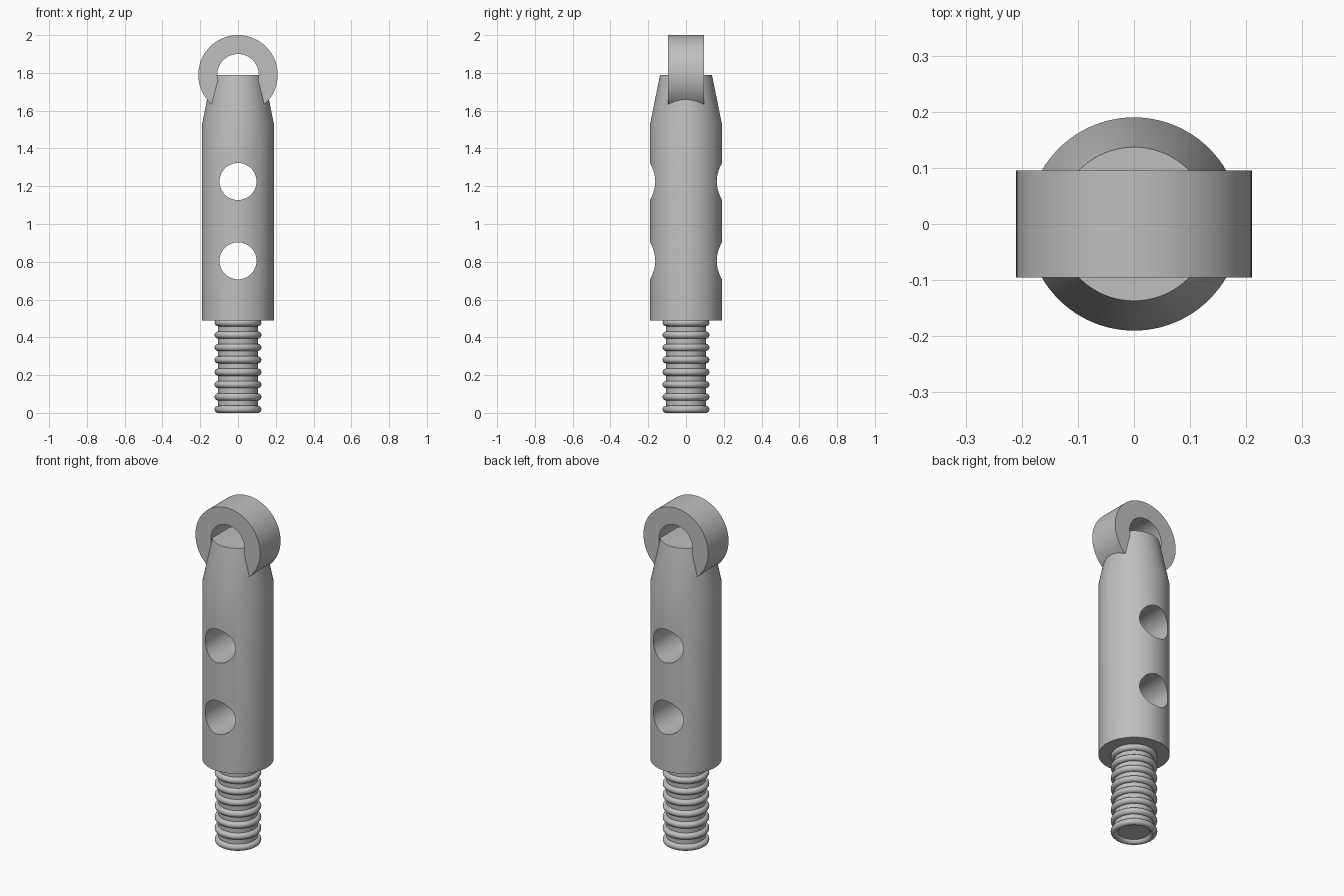
import bpy
import bmesh
import math
from mathutils import Matrix

cube = bpy.data.objects.get("Cube")
if cube:
    bpy.data.objects.remove(cube, do_unlink=True)

steel = bpy.data.materials.new("grey steel")
steel.use_nodes = True
GREY = (0.52, 0.52, 0.52, 1)
steel.diffuse_color = GREY
steel.node_tree.nodes["Principled BSDF"].inputs["Base Color"].default_value = GREY

ALONG_Y = Matrix.Rotation(math.pi / 2, 4, "X")


def lathe(name, profile, closed=False, steps=96, matrix=Matrix()):
    """Spin a (radius, height) profile; open profiles get flat end caps."""
    bm = bmesh.new()
    rings = []
    for r, h in profile:
        rings.append([bm.verts.new((r * math.cos(math.tau * i / steps),
                                    r * math.sin(math.tau * i / steps), h))
                      for i in range(steps)])
    pairs = list(zip(rings, rings[1:]))
    if closed:
        pairs.append((rings[-1], rings[0]))
    else:
        bm.faces.new(rings[0])
        bm.faces.new(rings[-1])
    for a, b in pairs:
        for i in range(steps):
            j = (i + 1) % steps
            bm.faces.new((a[i], a[j], b[j], b[i]))
    bm.transform(matrix)
    bmesh.ops.recalc_face_normals(bm, faces=bm.faces)
    mesh = bpy.data.meshes.new(name)
    bm.to_mesh(mesh)
    bm.free()
    mesh.materials.append(steel)
    obj = bpy.data.objects.new(name, mesh)
    bpy.context.collection.objects.link(obj)
    return obj


def smooth(obj):
    bpy.ops.object.select_all(action="DESELECT")
    obj.select_set(True)
    bpy.context.view_layer.objects.active = obj
    bpy.ops.object.shade_smooth_by_angle(angle=math.radians(25))
    return obj


# Cylindrical body with a tapered shoulder
body = lathe("body", [(0.19, 0.49), (0.19, 1.53), (0.137, 1.79)])

# Two cross holes drilled from front to back
for z in (0.805, 1.225):
    drill = lathe("hole_cutter", [(0.098, -0.4), (0.098, 0.4)], steps=64,
                  matrix=Matrix.Translation((0, 0, z)) @ ALONG_Y)
    cut = body.modifiers.new("cross_hole", "BOOLEAN")
    cut.operation = "DIFFERENCE"
    cut.solver = "EXACT"
    cut.object = drill
    bpy.context.view_layer.objects.active = body
    bpy.ops.object.modifier_apply(modifier=cut.name)
    bpy.data.objects.remove(drill, do_unlink=True)
smooth(body)

# Eye ring at the top, sunk into the shoulder
W = 0.095
smooth(lathe("eye_ring", [(0.11, -W), (0.21, -W), (0.21, W), (0.11, W)], closed=True,
             matrix=Matrix.Translation((0, 0, 1.79)) @ ALONG_Y))

# Stem with evenly spaced round ridges
smooth(lathe("stem", [(0.105, 0.019), (0.105, 0.5)], steps=64))
RIDGE = 0.019
for k in range(8):
    z = RIDGE + 0.0655 * k
    section = [(0.105 + RIDGE * math.cos(math.tau * i / 16),
                z + RIDGE * math.sin(math.tau * i / 16)) for i in range(16)]
    smooth(lathe("stem_ridge", section, closed=True, steps=64))
